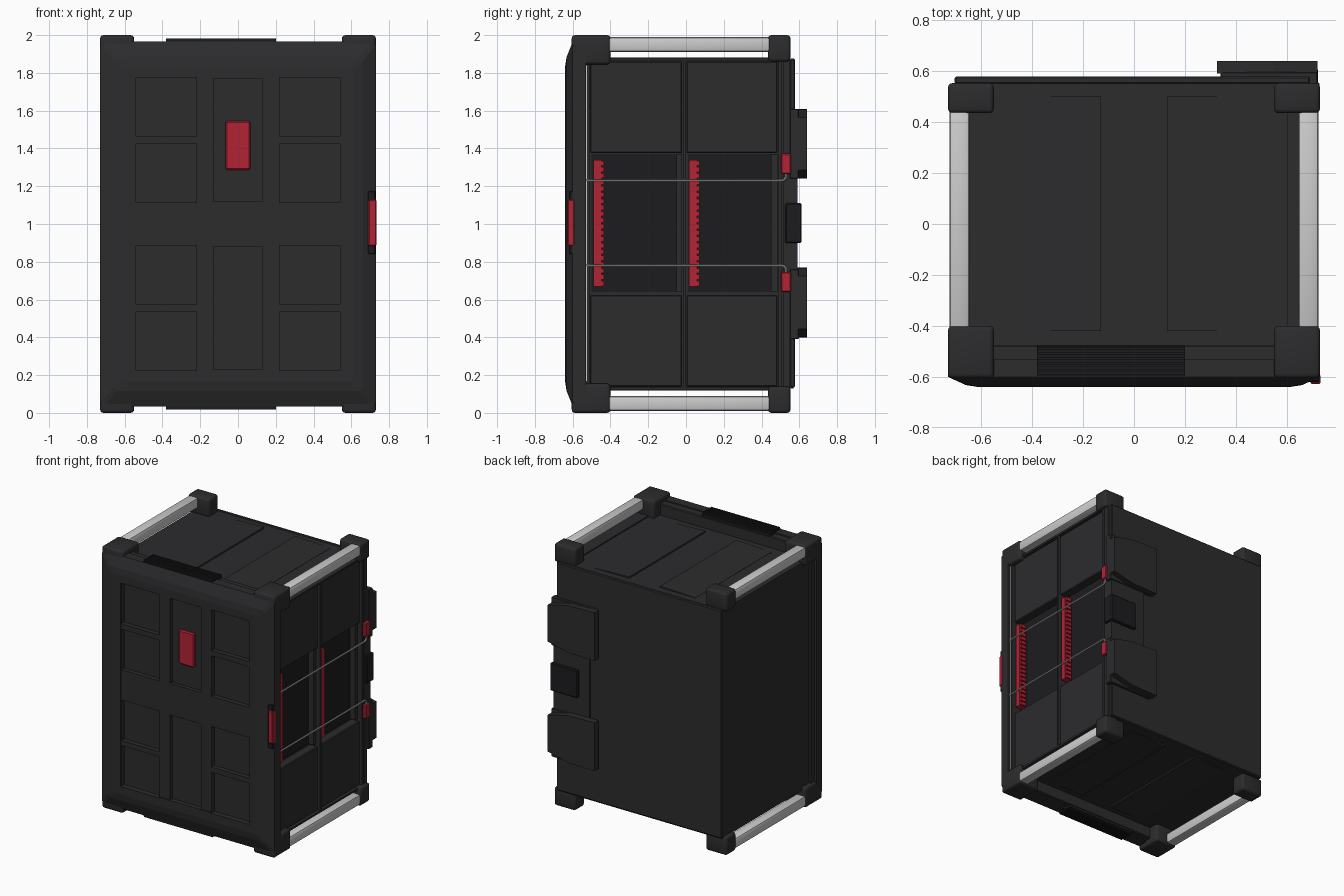
import bpy, bmesh, math
from mathutils import Matrix

if "Cube" in bpy.data.objects:
    bpy.data.objects.remove(bpy.data.objects["Cube"])


def material(name, rgb):
    m = bpy.data.materials.new(name)
    m.diffuse_color = (*rgb, 1)
    m.use_nodes = True
    m.node_tree.nodes["Principled BSDF"].inputs["Base Color"].default_value = m.diffuse_color
    return m


DARK = material("charcoal", (0.025, 0.025, 0.027))
BLACK = material("black", (0.012, 0.012, 0.014))
RED = material("red", (0.45, 0.016, 0.034))
SILVER = material("silver", (0.6, 0.6, 0.62))


def finish(name, bm, mat):
    bmesh.ops.recalc_face_normals(bm, faces=bm.faces)
    me = bpy.data.meshes.new(name)
    bm.to_mesh(me)
    bm.free()
    ob = bpy.data.objects.new(name, me)
    bpy.context.collection.objects.link(ob)
    me.materials.append(mat)
    return ob


def boxes(name, specs, mat=DARK, bevel=0.0, segs=1):
    """Each spec is (x0, x1, y0, y1, z0, z1)."""
    bm = bmesh.new()
    for x0, x1, y0, y1, z0, z1 in specs:
        mtx = (Matrix.Translation(((x0 + x1) / 2, (y0 + y1) / 2, (z0 + z1) / 2))
               @ Matrix.Diagonal((x1 - x0, y1 - y0, z1 - z0, 1)))
        bmesh.ops.create_cube(bm, size=1, matrix=mtx)
    if bevel:
        bmesh.ops.bevel(bm, geom=bm.edges[:], offset=bevel, segments=segs,
                        profile=0.5, affect='EDGES')
    return finish(name, bm, mat)


def loft(name, rings, mat=DARK):
    """Closed solid through equal-length rings of points."""
    bm = bmesh.new()
    vs = [[bm.verts.new(p) for p in r] for r in rings]
    n = len(vs[0])
    bm.faces.new(vs[0])
    bm.faces.new(vs[-1])
    for a, b in zip(vs, vs[1:]):
        for i in range(n):
            bm.faces.new((a[i], a[(i + 1) % n], b[(i + 1) % n], b[i]))
    return finish(name, bm, mat)


def flip(s):
    """Mirror a box spec about the mid height z = 1."""
    return s[:4] + (2 - s[5], 2 - s[4])


def both(s):
    return [s, flip(s)]


def cut(ob, specs):
    cutter = boxes("cutter", specs)
    cutter.hide_render = True
    mod = ob.modifiers.new("cut", 'BOOLEAN')
    mod.operation = 'DIFFERENCE'
    mod.object = cutter
    mod.solver = 'EXACT'
    bpy.context.view_layer.objects.active = ob
    bpy.ops.object.modifier_apply(modifier=mod.name)
    bpy.data.objects.remove(cutter)


# front panel: chamfered slab with recessed pockets
def ring(y, hx, hz, c):
    pts = []
    for sx, sz, swap in ((1, 1, 0), (-1, 1, 1), (-1, -1, 0), (1, -1, 1)):
        p = [(sx * hx, y, 1 + sz * (hz - c)), (sx * (hx - c), y, 1 + sz * hz)]
        pts += p[::-1] if swap else p
    return pts


front = loft("front_panel", [ring(-0.53, 0.73, 0.965, 0.02), ring(-0.60, 0.73, 0.965, 0.02),
                             ring(-0.632, 0.66, 0.885, 0.02), ring(-0.64, 0.61, 0.835, 0.02)])
cut(front, [(-0.545, 0.545, -0.7, -0.634, 0.23, 1.78)])
pockets = both((-0.13, 0.13, -0.7, -0.605, 1.12, 1.77))
for x0, x1 in ((-0.54, -0.22), (0.22, 0.54)):
    for z0, z1 in ((1.465, 1.775), (1.115, 1.425)):
        pockets += both((x0, x1, -0.7, -0.6, z0, z1))
cut(front, pockets)
boxes("front_red_plate", [(-0.065, 0.065, -0.625, -0.6, 1.285, 1.545)], RED, 0.008)

# door latch on the right front edge
boxes("latch_base", [(0.685, 0.728, -0.62, -0.58, 0.84, 1.175)], BLACK, 0.005)
boxes("latch_button", [(0.692, 0.732, -0.627, -0.59, 0.885, 1.13)], RED, 0.005)

# main body, front flange and back plate
boxes("body", [(-0.70, 0.625, -0.54, 0.57, 0.13, 1.87)])
boxes("front_flange", [(-0.715, 0.62, -0.54, -0.485, 0.12, 1.88)])
boxes("back_plate", [(-0.705, 0.69, 0.55, 0.578, 0.135, 1.875)], DARK, 0.006)
boxes("front_lip", both((-0.56, 0.56, -0.55, -0.475, 1.85, 1.955)), DARK, 0.006)

# vent grilles on the top and bottom lips
vent = both((-0.38, 0.20, -0.595, -0.478, 1.95, 1.972))
for i in range(6):
    y = -0.59 + i * 0.019
    vent += both((-0.38, 0.20, y, y + 0.011, 1.965, 1.983))
boxes("vent", vent, BLACK)

# shallow wedge strips on the top and bottom
for s in (-1, 1):
    for t in (-1, 1):
        loft("body_rib", [[(s * x, y, 1 + t * z) for x, z in
                           ((0.13, 0.865), (0.13, 0.882), (0.16, 0.882), (0.43, 0.872), (0.43, 0.865))]
                          for y in (-0.42, 0.50)])

# corner blocks and carrying rails
corners, rails = [], []
for x0, x1 in ((-0.73, -0.55), (0.55, 0.73)):
    corners += both((x0, x1, -0.605, -0.40, 1.845, 2.0))
    corners += both((x0, x1, 0.435, 0.553, 1.86, 2.0))
for x0, x1 in ((-0.725, -0.645), (0.645, 0.725)):
    rails += both((x0, x1, -0.42, 0.45, 1.91, 1.99))
boxes("corner_blocks", corners, DARK, 0.018, 3)
boxes("rails", rails, SILVER, 0.016, 2)

# right side frame
side = both((0.60, 0.705, -0.53, 0.55, 1.865, 1.88))
side += [(0.60, 0.705, y0, y1, 0.13, 1.87) for y0, y1 in
         ((-0.54, -0.512), (-0.016, -0.002), (0.487, 0.505), (0.515, 0.55))]
boxes("side_frame", side)

# right side cover panels above and below the open bays
covers = []
for y0, y1 in ((-0.508, -0.02), (0.002, 0.484)):
    covers += both((0.61, 0.69, y0, y1, 1.375, 1.862))
boxes("side_covers", covers, DARK, 0.006)
boxes("bay_backs", [(0.61, 0.632, y0, y1, 0.64, 1.37)
                    for y0, y1 in ((-0.50, -0.05), (0.01, 0.45))], BLACK)
boxes("bay_posts", [(0.61, 0.672, y0, y1, 0.64, 1.37)
                    for y0, y1 in ((-0.05, -0.02), (0.45, 0.484))])

# red toothed strips
strips = []
for y in (-0.49, 0.015):
    strips.append((0.63, 0.69, y, y + 0.043, 0.67, 1.34))
    for i in range(20):
        z = 0.673 + i * 0.0335
        strips.append((0.64, 0.686, y + 0.04, y + 0.056, z, z + 0.025))
boxes("toothed_strips", strips, RED)

# silver edge strip, retaining wires and red clips
boxes("edge_strip", [(0.69, 0.712, -0.535, -0.525, 0.17, 1.84)], SILVER)
for t in (1, -1):
    pts = [(-0.535, 0.225)]
    for i in range(6):
        a = math.radians(-90 + i * 18)
        pts.append((0.505 + 0.025 * math.cos(a), 0.25 + 0.025 * math.sin(a)))
    pts.append((0.53, 0.30))
    cu = bpy.data.curves.new("retaining_wire", 'CURVE')
    cu.dimensions = '3D'
    cu.bevel_depth = 0.006
    cu.bevel_resolution = 2
    cu.use_fill_caps = True
    sp = cu.splines.new('POLY')
    sp.points.add(len(pts) - 1)
    for p, (y, z) in zip(sp.points, pts):
        p.co = (0.714, y, 1.005 + t * z, 1)
    wire = bpy.data.objects.new("retaining_wire", cu)
    bpy.context.collection.objects.link(wire)
    cu.materials.append(SILVER)
    bpy.ops.object.select_all(action='DESELECT')
    wire.select_set(True)
    bpy.context.view_layer.objects.active = wire
    bpy.ops.object.convert(target='MESH')
boxes("wire_clips", [(0.695, 0.728, 0.503, 0.557, z, z + 0.107) for z in (1.265, 0.64)], RED, 0.006)

# rear hinge covers: flat base with a tapered outer plate
boxes("hinge_bases", both((0.34, 0.72, 0.55, 0.597, 1.24, 1.61)), DARK, 0.004)
for t in (1, -1):
    loft("hinge_cover", [[(x, y, 1.005 + t * z) for x, z in
                          ((0.72, 0.28), (0.72, 0.56), (0.55, 0.60), (0.325, 0.605), (0.325, 0.235), (0.55, 0.24))]
                         for y in (0.59, 0.64)])
boxes("hinge_plate", [(0.40, 0.705, 0.55, 0.59, 0.76, 1.25)])
boxes("hinge_lock", [(0.49, 0.722, 0.525, 0.612, 0.90, 1.11)], BLACK, 0.006)

# smooth rounded parts, keep hard edges
bpy.ops.object.select_all(action='DESELECT')
for ob in bpy.context.scene.objects:
    if ob.type == 'MESH' and ob.name.split(".")[0] in ("corner_blocks", "rails", "retaining_wire"):
        ob.select_set(True)
        bpy.context.view_layer.objects.active = ob
bpy.ops.object.shade_smooth_by_angle(angle=math.radians(35))
